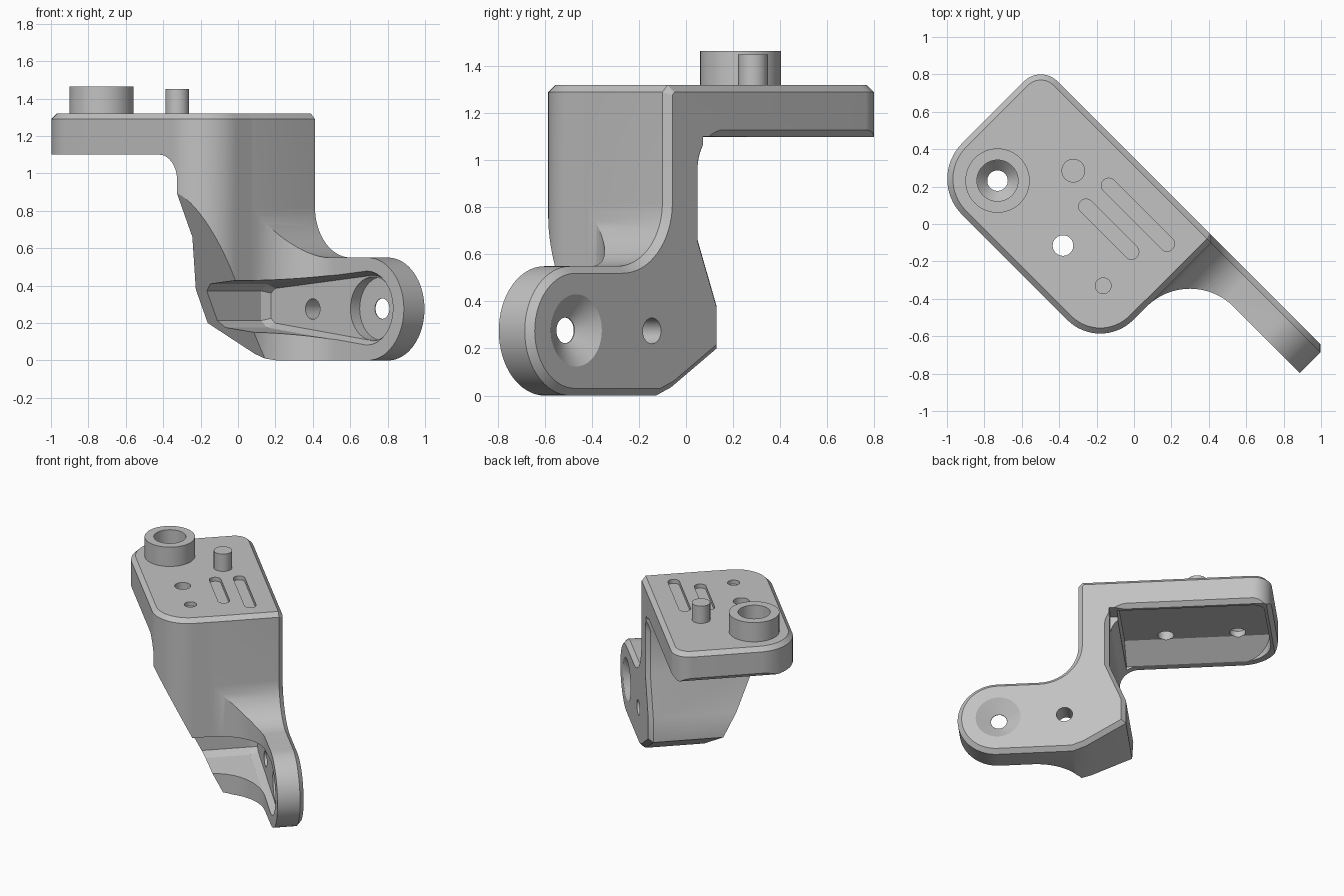
import bpy, bmesh, math
from mathutils import Vector, Matrix

cube = bpy.data.objects.get("Cube")
if cube:
    bpy.data.objects.remove(cube, do_unlink=True)

grey = bpy.data.materials.new("plain_grey")
grey.use_nodes = True
colour = (0.54, 0.54, 0.54, 1)
grey.diffuse_color = colour
for node in grey.node_tree.nodes:
    if node.type == 'BSDF_PRINCIPLED':
        node.inputs["Base Color"].default_value = colour

# The bracket is laid out along its own length (u), width (v) and height (z),
# then turned by an eighth of a circle.
TURN = Matrix.Rotation(math.radians(-45), 4, 'Z')
AXES = {
    'z': lambda a, b, h: (a, b, h),
    'v': lambda a, b, h: (a, h, b),
    'u': lambda a, b, h: (h, a, b),
}


def arc(cx, cy, r, start, end, n=16):
    angles = [math.radians(start + (end - start) * i / n) for i in range(n + 1)]
    return [(cx + r * math.cos(t), cy + r * math.sin(t)) for t in angles]


def circle(cx, cy, r, n=40):
    return arc(cx, cy, r, 0, 360, n)[:-1]


def slot(u0, u1, v, r):
    return arc(u1, v, r, -90, 90) + arc(u0, v, r, 90, 270)


def inset(points, d):
    """Move a counter-clockwise outline inward by d."""
    result = []
    for i, p in enumerate(points):
        p = Vector(p)
        e1 = (p - Vector(points[i - 1])).normalized()
        e2 = (Vector(points[(i + 1) % len(points)]) - p).normalized()
        n1, n2 = Vector((-e1.y, e1.x)), Vector((-e2.y, e2.x))
        result.append(p + (n1 + n2) * d / (1 + n1.dot(n2)))
    return result


def prism(name, points, axis, levels):
    """Loft an outline through (inset, height) levels."""
    bm = bmesh.new()
    rings = []
    for d, h in levels:
        rings.append([bm.verts.new(TURN @ Vector(AXES[axis](p[0], p[1], h)))
                      for p in inset(points, d)])
    n = len(points)
    for low, high in zip(rings, rings[1:]):
        for i in range(n):
            j = (i + 1) % n
            bm.faces.new((low[i], low[j], high[j], high[i]))
    bm.faces.new(rings[0][::-1])
    bm.faces.new(rings[-1])
    bmesh.ops.recalc_face_normals(bm, faces=bm.faces)
    mesh = bpy.data.meshes.new(name)
    bm.to_mesh(mesh)
    bm.free()
    mesh.materials.append(grey)
    obj = bpy.data.objects.new(name, mesh)
    bpy.context.scene.collection.objects.link(obj)
    return obj


def combine(obj, tool, operation='DIFFERENCE', keep=False):
    """Apply a boolean and discard the tool."""
    mod = obj.modifiers.new("cut", 'BOOLEAN')
    mod.operation, mod.object, mod.solver = operation, tool, 'EXACT'
    tool.hide_render = True
    bpy.context.view_layer.update()
    graph = bpy.context.evaluated_depsgraph_get()
    mesh = bpy.data.meshes.new_from_object(obj.evaluated_get(graph))
    obj.modifiers.clear()
    obj.data = mesh
    if not keep:
        bpy.data.objects.remove(tool, do_unlink=True)


# Bracket body: plan outline crossed with the stepped side profile
plan = (arc(-.685, -.345, .27, 180, 270)
        + arc(.11, -.365, .25, 270, 360)
        + arc(.69, -.266, .33, 180, 90)
        + [(1.3, .064), (1.3, .25)]
        + arc(-.829, .124, .126, 90, 180))
body = prism("bracket_body", plan, 'z', [(0, -.1), (0, 1.29), (.03, 1.32)])

side = ([(-1.2, 1.5), (-1.2, 1.375), (-.925, 1.1)]
        + arc(.02, .97, .13, 90, 0)
        + [(.15, .66), (.036, .38), (.036, .2), (.31, .035), (.4, 0)]
        + arc(.915, .275, .275, -90, 90, 32)
        + arc(.632, .82, .27, 270, 180)
        + [(.362, 1.29), (.152, 1.5)])
profile = prism("side_profile", side, 'v',
                [(0, -.7), (0, .22), (.031, .251)])
combine(body, profile, 'INTERSECT')

# Slanted lower edge of the upright wall
slant = [(-1, -.1), (-.115, -.1), (-.665, 1.0), (-1, 1.0)]
combine(body, prism("slant_cutter", slant, 'u', [(0, -.1), (0, 1.0)]))

# Long tapered recess in the front of the arm, deeper around the end hole
recess = (arc(.91, .28, .175, -90, 90)
          + [(.17, .385), (.14, .36), (.14, .225), (.17, .2)])
combine(body, prism("recess_cutter", recess, 'v',
                    [(-.025, -1), (-.025, .06), (0, .11)]))
combine(body, prism("end_recess_cutter", circle(.91, .277, .17), 'v',
                    [(0, .05), (0, .18)]))

# Arm holes: one countersunk, one plain
combine(body, prism("countersink_cutter", circle(.91, .277, .155), 'v',
                    [(.1, 0), (.1, .185), (-.017, .262)]))
combine(body, prism("arm_hole_cutter", circle(.455, .275, .055), 'v',
                    [(0, 0), (0, .4)]))

# Square inner corner beside the back edge
corner = [(-.15, .12), (.149, .12), (.149, .3), (-.15, .3)]
combine(body, prism("corner_cutter", corner, 'z', [(0, .9), (0, 1.101)]))

# Hollow under the top plate with a sloping front wall
hollow_plan = (arc(-.685, -.345, .22, 180, 270)
               + [(.1, -.565), (.1, .2)]
               + arc(-.829, .124, .076, 90, 180))
hollow = prism("hollow_cutter", hollow_plan, 'z', [(0, .92), (0, 1.4)])
slope = [(-.6, .9), (.3, .9), (.3, 1.21), (-.4, 1.21), (-.56, 1.1), (-.6, 1.1)]
combine(hollow, prism("hollow_slope", slope, 'u', [(0, -1.2), (0, .5)]),
        'INTERSECT')
combine(body, hollow)

# Top plate: through hole, shallow dimple and two grooves
combine(body, prism("plate_hole_cutter", circle(-.187, -.35, .055), 'z',
                    [(0, 1.0), (0, 1.5)]))
for outline in (circle(.117, -.35, .042),
                slot(-.24, .2, .05, .04),
                slot(-.247, .095, -.115, .04)):
    combine(body, prism("groove_cutter", outline, 'z', [(0, 1.29), (0, 1.5)]))

# Raised bushing with a stepped bore through the plate
bushing = prism("bushing", circle(-.68, -.352, .172, 48), 'z',
                [(0, 1.30), (0, 1.465)])
bore = prism("bore_cutter", circle(-.68, -.352, .11), 'z',
             [(.055, 1.0), (.055, 1.25), (0, 1.31), (0, 1.6)])
combine(bushing, bore, keep=True)
combine(body, bore)

# Locating pin
pin = prism("locating_pin", circle(-.431, -.028, .063), 'z',
            [(0, 1.30), (0, 1.45)])

bpy.ops.object.select_all(action='DESELECT')
for part in (body, bushing, pin):
    part.select_set(True)
bpy.context.view_layer.objects.active = body
bpy.ops.object.shade_smooth_by_angle(angle=math.radians(25))
